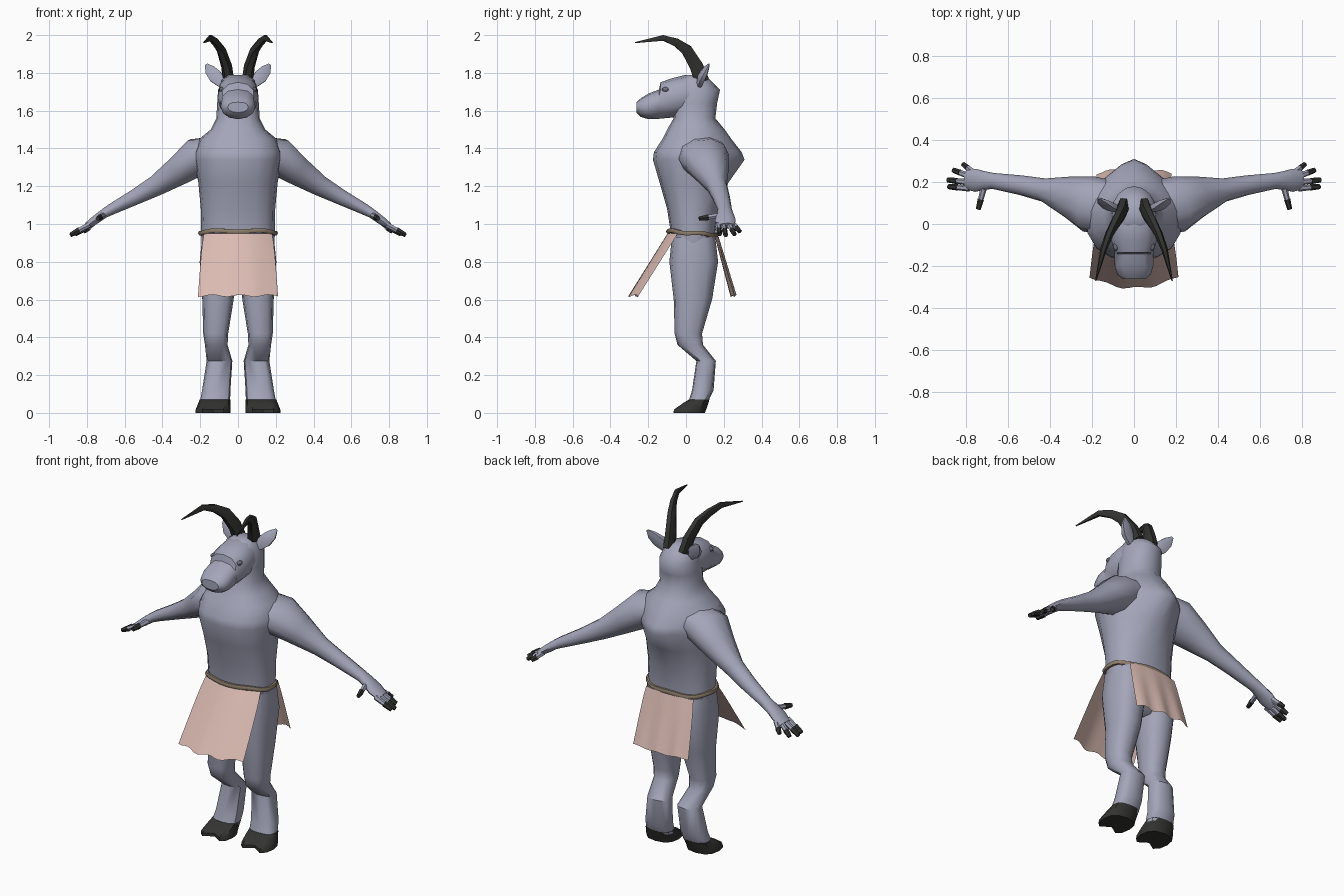
import bpy, bmesh, math
from mathutils import Vector


def material(name, rgb):
    m = bpy.data.materials.new(name)
    m.diffuse_color = (*rgb, 1)
    return m


HIDE = material("blue grey hide", (0.37, 0.38, 0.49))
DARK = material("dark horn", (0.033, 0.033, 0.031))
CLOTH = material("pink cloth", (0.71, 0.50, 0.45))
ROPE = material("tan rope", (0.27, 0.21, 0.15))
EYE = material("grey eye", (0.16, 0.16, 0.20))


def finish(name, bm, mat, angle=40):
    bmesh.ops.recalc_face_normals(bm, faces=bm.faces)
    me = bpy.data.meshes.new(name)
    bm.to_mesh(me)
    bm.free()
    me.materials.append(mat)
    ob = bpy.data.objects.new(name, me)
    bpy.context.collection.objects.link(ob)
    bpy.ops.object.select_all(action='DESELECT')
    ob.select_set(True)
    bpy.context.view_layer.objects.active = ob
    bpy.ops.object.shade_smooth_by_angle(angle=math.radians(angle))
    return ob


def loft(name, rings, mat, side=1, angle=40, closed=False):
    """Skin a list of point rings; side=-1 mirrors in x."""
    bm = bmesh.new()
    loops = [[bm.verts.new((p[0] * side, p[1], p[2])) for p in r] for r in rings]
    n = len(loops[0])
    pairs = list(zip(loops, loops[1:])) + ([(loops[-1], loops[0])] if closed else [])
    for a, b in pairs:
        for i in range(n):
            j = (i + 1) % n
            bm.faces.new((a[i], a[j], b[j], b[i]))
    if not closed:
        bm.faces.new(loops[0])
        bm.faces.new(loops[-1])
    return finish(name, bm, mat, angle)


def spow(v, p):
    return math.copysign(abs(v) ** (2 / p), v)


def section(cx, hw, lo, hi, p_lo=2.4, p_hi=2.4, n=12, notch=0):
    """Rounded cross-section: half width hw, second axis from lo to hi."""
    mid, half, out = (lo + hi) / 2, (hi - lo) / 2, []
    for k in range(n):
        t = 2 * math.pi * k / n
        c, s = math.cos(t), math.sin(t)
        p = p_lo if s < 0 else p_hi
        v = mid + half * spow(s, p)
        if k == 3 * n // 4:
            v += notch
        out.append((cx + hw * spow(c, p), v))
    return out


def level(z, *args, **kw):
    return [(x, y, z) for x, y in section(*args, **kw)]


def tube(name, path, ref, mat, side=1, n=8, angle=50):
    """Tapered tube along (x, y, z, radius along ref, other radius)."""
    pts = [Vector(p[:3]) for p in path]
    rings = []
    for i, p in enumerate(path):
        d = (pts[min(i + 1, len(pts) - 1)] - pts[max(i - 1, 0)]).normalized()
        r = Vector(ref)
        a = (r - d * r.dot(d)).normalized()
        b = d.cross(a)
        rings.append([pts[i] + a * p[3] * math.cos(t) + b * p[4] * math.sin(t)
                      for t in (2 * math.pi * k / n for k in range(n))])
    return loft(name, rings, mat, side, angle)


# torso and neck: z, half width, front y, back y, back roundness
TORSO = [(0.70, 0.11, -0.03, 0.11, 2.2), (0.78, 0.19, -0.075, 0.16, 2.5),
         (0.95, 0.195, -0.08, 0.155, 2.5), (1.08, 0.197, -0.10, 0.175, 2.2),
         (1.22, 0.21, -0.14, 0.225, 1.8), (1.34, 0.235, -0.175, 0.31, 1.4),
         (1.38, 0.235, -0.17, 0.295, 1.45), (1.45, 0.205, -0.125, 0.24, 1.7),
         (1.50, 0.145, -0.10, 0.205, 2), (1.56, 0.115, -0.065, 0.155, 2.2),
         (1.64, 0.11, -0.065, 0.165, 2.2), (1.71, 0.105, -0.06, 0.18, 2),
         (1.765, 0.085, -0.04, 0.125, 2), (1.79, 0.05, 0.0, 0.09, 2)]
loft("torso", [level(z, 0, w, f, b, 2.5, p, n=16) for z, w, f, b, p in TORSO], HIDE, angle=60)

# head and muzzle: y, half width, bottom z, top z
HEAD = [(0.09, 0.085, 1.60, 1.77), (0.0, 0.108, 1.575, 1.79), (-0.08, 0.108, 1.563, 1.77),
        (-0.135, 0.092, 1.558, 1.75), (-0.143, 0.092, 1.557, 1.712),
        (-0.20, 0.092, 1.555, 1.69), (-0.24, 0.08, 1.567, 1.665), (-0.262, 0.055, 1.59, 1.645)]
loft("head", [[(x, y, z) for x, z in section(0, w, lo, hi, 2.1, 2.4)]
              for y, w, lo, hi in HEAD], HIDE)

# legs: z, centre x, half width, front y, back y
LEG = [(0.93, 0.10, 0.09, -0.075, 0.155), (0.80, 0.103, 0.1, -0.088, 0.17),
       (0.60, 0.106, 0.083, -0.065, 0.138), (0.42, 0.118, 0.066, -0.06, 0.085),
       (0.36, 0.115, 0.06, -0.045, 0.09), (0.275, 0.098, 0.068, 0.055, 0.158),
       (0.12, 0.115, 0.075, 0.032, 0.146), (0.055, 0.122, 0.08, 0.012, 0.115)]
HOOF = [(0.072, 0.122, 0.081, 0.018, 0.124, 0.0), (0.05, 0.126, 0.085, -0.025, 0.118, 0.02),
        (0.018, 0.132, 0.092, -0.072, 0.107, 0.04), (0.0, 0.132, 0.092, -0.075, 0.10, 0.045)]

# arm path: x, y, z, radius along y, radius across
ARM = [(0.10, 0.075, 1.39, 0.13, 0.08), (0.215, 0.095, 1.355, 0.135, 0.105),
       (0.31, 0.13, 1.285, 0.10, 0.082), (0.43, 0.162, 1.205, 0.056, 0.058),
       (0.54, 0.185, 1.145, 0.047, 0.044), (0.67, 0.205, 1.078, 0.038, 0.031),
       (0.71, 0.207, 1.055, 0.044, 0.026), (0.755, 0.208, 1.022, 0.055, 0.024),
       (0.80, 0.212, 0.99, 0.046, 0.018)]
# finger base and tip
FINGERS = [((0.785, 0.170, 0.997), (0.885, 0.178, 0.945)),
           ((0.785, 0.198, 0.997), (0.888, 0.210, 0.940)),
           ((0.785, 0.228, 0.997), (0.862, 0.257, 0.945)),
           ((0.765, 0.246, 1.005), (0.815, 0.285, 0.960)),
           ((0.715, 0.175, 1.045), (0.742, 0.070, 1.028))]
HORN = [(0.05, 0.085, 1.755, 0.03, 0.045), (0.06, 0.055, 1.835, 0.029, 0.041),
        (0.088, 0.005, 1.92, 0.025, 0.034), (0.118, -0.05, 1.96, 0.02, 0.025),
        (0.145, -0.12, 1.985, 0.016, 0.017), (0.182, -0.27, 1.96, 0.003, 0.003)]
EAR = [(0.075, 0.07, 1.735, 0.016, 0.025), (0.118, 0.085, 1.78, 0.024, 0.042),
       (0.148, 0.105, 1.815, 0.016, 0.033), (0.168, 0.122, 1.845, 0.004, 0.008)]

for side, label in ((1, "left"), (-1, "right")):
    loft(label + "_leg", [level(z, c, w, f, b, 2.7, 2.5) for z, c, w, f, b in LEG], HIDE, side)
    loft(label + "_hoof", [level(z, c, w, f, b, 2.8, 2.5, notch=k)
                           for z, c, w, f, b, k in HOOF], DARK, side)
    tube(label + "_arm", ARM, (0, 1, 0), HIDE, side, 10, 60)
    for i, (a, b) in enumerate(FINGERS):
        a, b = Vector(a), Vector(b)
        m = a.lerp(b, 0.55)
        ref = (1, 0, 0) if i == 4 else (0, 1, 0)
        tube(f"{label}_finger_{i}", [(*a, 0.016, 0.016), (*m, 0.013, 0.014)], ref, HIDE, side, 6)
        tube(f"{label}_claw_{i}", [(*m, 0.015, 0.018), (*b, 0.012, 0.012)], ref, DARK, side, 6)
    tube(label + "_horn", HORN, (1, 0, 0), DARK, side, 6, 60)
    tube(label + "_ear", EAR, (0, 1, 0), HIDE, side, 6)
    # eye, set into the side of the brow
    bm = bmesh.new()
    bmesh.ops.create_uvsphere(bm, u_segments=8, v_segments=6, radius=1)
    for v in bm.verts:
        v.co = Vector((side * 0.086 + v.co.x * 0.014, -0.108 + v.co.y * 0.02,
                       1.712 + v.co.z * 0.013))
    finish(label + "_eye", bm, EYE)

# rope belt, slightly wavy and lower at the back
belt = []
for k in range(32):
    t = 2 * math.pi * k / 32
    wave = 0.004 * math.sin(5 * t)
    out = Vector((math.cos(t), math.sin(t), 0))
    c = Vector((0.2 * spow(out.x, 2.3), 0.034 + 0.128 * spow(out.y, 2.3),
                0.952 - 0.012 * out.y + wave))
    belt.append([c + out * 0.012 * math.cos(a) + Vector((0, 0, 0.013 * math.sin(a)))
                 for a in (math.pi * j / 3 for j in range(6))])
loft("rope_belt", belt, ROPE, angle=60, closed=True)


def flap(name, w0, w1, y0, y1, bend, ztop, zbot):
    """Hanging cloth panel, bowed around the hips with soft folds."""
    bm = bmesh.new()
    nu, nv = 16, 6
    grid = []
    for j in range(nv + 1):
        v = j / nv
        row = []
        for i in range(nu + 1):
            u = 2 * i / nu - 1
            fold = 0.006 * v * math.sin(9 * u + 1)
            row.append(bm.verts.new((u * (w0 + (w1 - w0) * v ** 0.7),
                                     y0 + (y1 - y0) * v + bend * u * u + fold,
                                     ztop + (zbot - ztop) * v + fold)))
        grid.append(row)
    for j in range(nv):
        for i in range(nu):
            bm.faces.new((grid[j][i], grid[j][i + 1], grid[j + 1][i + 1], grid[j + 1][i]))
    finish(name, bm, CLOTH, 60)


flap("front_loincloth", 0.18, 0.212, -0.098, -0.305, 0.055, 0.95, 0.62)
flap("back_loincloth", 0.155, 0.18, 0.172, 0.262, -0.02, 0.935, 0.62)
